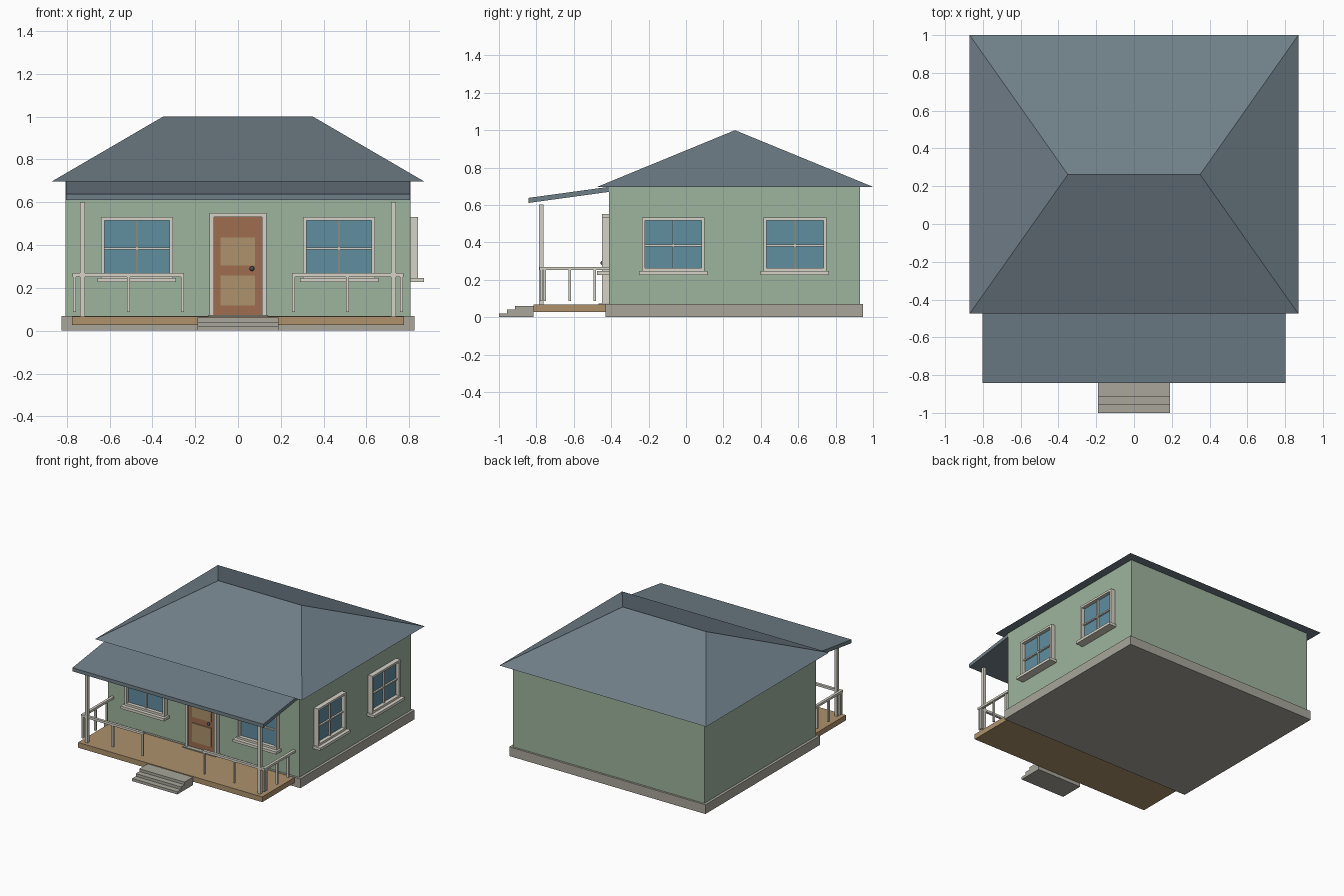
import bpy
import bmesh
from mathutils import Vector

cube = bpy.data.objects.get("Cube")
if cube:
    bpy.data.objects.remove(cube, do_unlink=True)


def material(name, *srgb):
    """Flat material from 0-255 display values, stored as linear."""
    color = [((c / 255 + 0.055) / 1.055) ** 2.4 for c in srgb] + [1]
    mat = bpy.data.materials.new(name)
    mat.use_nodes = True
    mat.diffuse_color = color
    mat.node_tree.nodes["Principled BSDF"].inputs["Base Color"].default_value = color
    return mat


SAGE = material("sage siding", 158, 180, 158)
SLATE = material("slate roofing", 112, 127, 136)
STONE = material("grey concrete", 168, 166, 155)
WOOD = material("tan wood", 174, 146, 108)
TRIM = material("cream trim", 214, 212, 199)
DOOR = material("brown door", 158, 109, 78)
GLASS = material("blue glass", 96, 142, 160)
METAL = material("dark metal", 72, 82, 96)


def finish(name, bm, mat):
    bmesh.ops.recalc_face_normals(bm, faces=bm.faces)
    mesh = bpy.data.meshes.new(name)
    bm.to_mesh(mesh)
    bm.free()
    mesh.materials.append(mat)
    obj = bpy.data.objects.new(name, mesh)
    bpy.context.collection.objects.link(obj)
    return obj


def boxes(name, mat, *spans):
    """One object made of boxes, each given as (x0, x1, y0, y1, z0, z1)."""
    bm = bmesh.new()
    for x0, x1, y0, y1, z0, z1 in spans:
        verts = bmesh.ops.create_cube(bm, size=1)["verts"]
        for v in verts:
            v.co = Vector((x0 + (v.co.x + 0.5) * (x1 - x0),
                           y0 + (v.co.y + 0.5) * (y1 - y0),
                           z0 + (v.co.z + 0.5) * (z1 - z0)))
    return finish(name, bm, mat)


def prism(name, mat, profile, half_width):
    """Extrude a (y, z) profile across x."""
    bm = bmesh.new()
    face = bm.faces.new([bm.verts.new((-half_width, y, z)) for y, z in profile])
    new = bmesh.ops.extrude_face_region(bm, geom=[face])["geom"]
    bmesh.ops.translate(bm, vec=(2 * half_width, 0, 0),
                        verts=[g for g in new if isinstance(g, bmesh.types.BMVert)])
    return finish(name, bm, mat)


WALL_X, WALL_Y = 0.805, -0.413

# House body
boxes("foundation", STONE, (-0.825, 0.825, -0.43, 0.945, 0, 0.07))
boxes("walls", SAGE, (-WALL_X, WALL_X, WALL_Y, 0.93, 0.07, 0.698))

# Hip roof: a box whose top collapses to the ridge
bm = bmesh.new()
eave = [bm.verts.new((x, y, 0.697)) for x, y in
        ((-0.87, -0.475), (0.87, -0.475), (0.87, 1.0), (-0.87, 1.0))]
left, right = [bm.verts.new((x, 0.262, 1.0)) for x in (-0.35, 0.35)]
a, b, c, d = eave
for corners in (eave, (a, b, right, left), (b, c, right), (c, d, left, right), (d, a, left)):
    bm.faces.new(corners)
finish("hip_roof", bm, SLATE)

# Porch roof, deck and steps
prism("porch_roof", SLATE,
      [(-0.843, 0.611), (-0.843, 0.638), (WALL_Y, 0.697), (WALL_Y, 0.67)], 0.803)
boxes("porch_deck", WOOD, (-0.775, 0.775, -0.815, -0.42, 0.027, 0.067))
prism("front_steps", STONE,
      [(-1.0, 0), (-1.0, 0.02), (-0.957, 0.02), (-0.957, 0.041), (-0.914, 0.041),
       (-0.914, 0.061), (-0.815, 0.061), (-0.815, 0)], 0.19)

# Porch posts and railings on both sides
for side, label in ((1, "left"), (-1, "right")):
    def across(x0, x1, *rest):
        return (*sorted((side * x0, side * x1)), *rest)

    boxes(f"{label}_porch_post", TRIM, across(0.715, 0.739, -0.786, -0.761, 0.067, 0.602))
    boxes(f"{label}_porch_rails", TRIM,
          across(0.252, 0.773, -0.784, -0.764, 0.252, 0.269),
          across(0.753, 0.773, -0.764, WALL_Y, 0.252, 0.269))
    front = [across(x - 0.007, x + 0.007, -0.781, -0.767, 0.088, 0.255)
             for x in (0.259, 0.511, 0.763)]
    flank = [across(0.756, 0.77, y - 0.007, y + 0.007, 0.088, 0.255)
             for y in (-0.755, -0.621, -0.488)]
    boxes(f"{label}_balusters", TRIM, *front, *flank)


def on_front(u0, u1, d0, d1, z0, z1):
    return (u0, u1, WALL_Y - d1, WALL_Y - d0, z0, z1)


def on_side(u0, u1, d0, d1, z0, z1):
    return (WALL_X + d0, WALL_X + d1, u0, u1, z0, z1)


def window(name, place, u):
    """Framed four-pane window with a sill, centred at u along its wall."""
    w, edge, low, high = 0.168, 0.016, 0.247, 0.532
    boxes(f"{name}_glass", GLASS, place(u - w + edge, u + w - edge, 0, 0.009, low, high - edge))
    boxes(f"{name}_frame", TRIM,
          place(u - w, u - w + edge, 0, 0.036, low, high),
          place(u + w - edge, u + w, 0, 0.036, low, high),
          place(u - w + edge, u + w - edge, 0, 0.036, high - edge, high),
          place(u - w + edge, u + w - edge, 0, 0.036, low, low + edge))
    boxes(f"{name}_muntins", TRIM,
          place(u - 0.005, u + 0.005, 0, 0.022, low, high - edge),
          place(u - w + edge, u + w - edge, 0, 0.022, 0.379, 0.389))
    boxes(f"{name}_sill", TRIM, place(u - 0.183, u + 0.183, 0, 0.063, 0.227, low))


window("front_left_window", on_front, 0.472)
window("front_right_window", on_front, -0.472)
window("side_front_window", on_side, -0.068)
window("side_back_window", on_side, 0.582)

# Front door with casing, panels, threshold and knob
boxes("front_door", DOOR, on_front(-0.112, 0.112, 0, 0.02, 0.07, 0.531))
boxes("door_panels", WOOD,
      on_front(-0.081, 0.079, 0.02, 0.026, 0.305, 0.435),
      on_front(-0.081, 0.079, 0.02, 0.026, 0.117, 0.258))
boxes("door_casing", TRIM,
      on_front(-0.132, -0.112, 0, 0.036, 0.067, 0.551),
      on_front(0.112, 0.132, 0, 0.036, 0.067, 0.551),
      on_front(-0.112, 0.112, 0, 0.036, 0.531, 0.551))
boxes("door_threshold", STONE, on_front(-0.14, 0.14, 0, 0.055, 0.066, 0.074))
bm = bmesh.new()
bmesh.ops.create_uvsphere(bm, u_segments=16, v_segments=10, radius=0.011)
bmesh.ops.translate(bm, verts=bm.verts, vec=(0.065, WALL_Y - 0.034, 0.29))
knob = finish("door_knob", bm, METAL)
for face in knob.data.polygons:
    face.use_smooth = True
